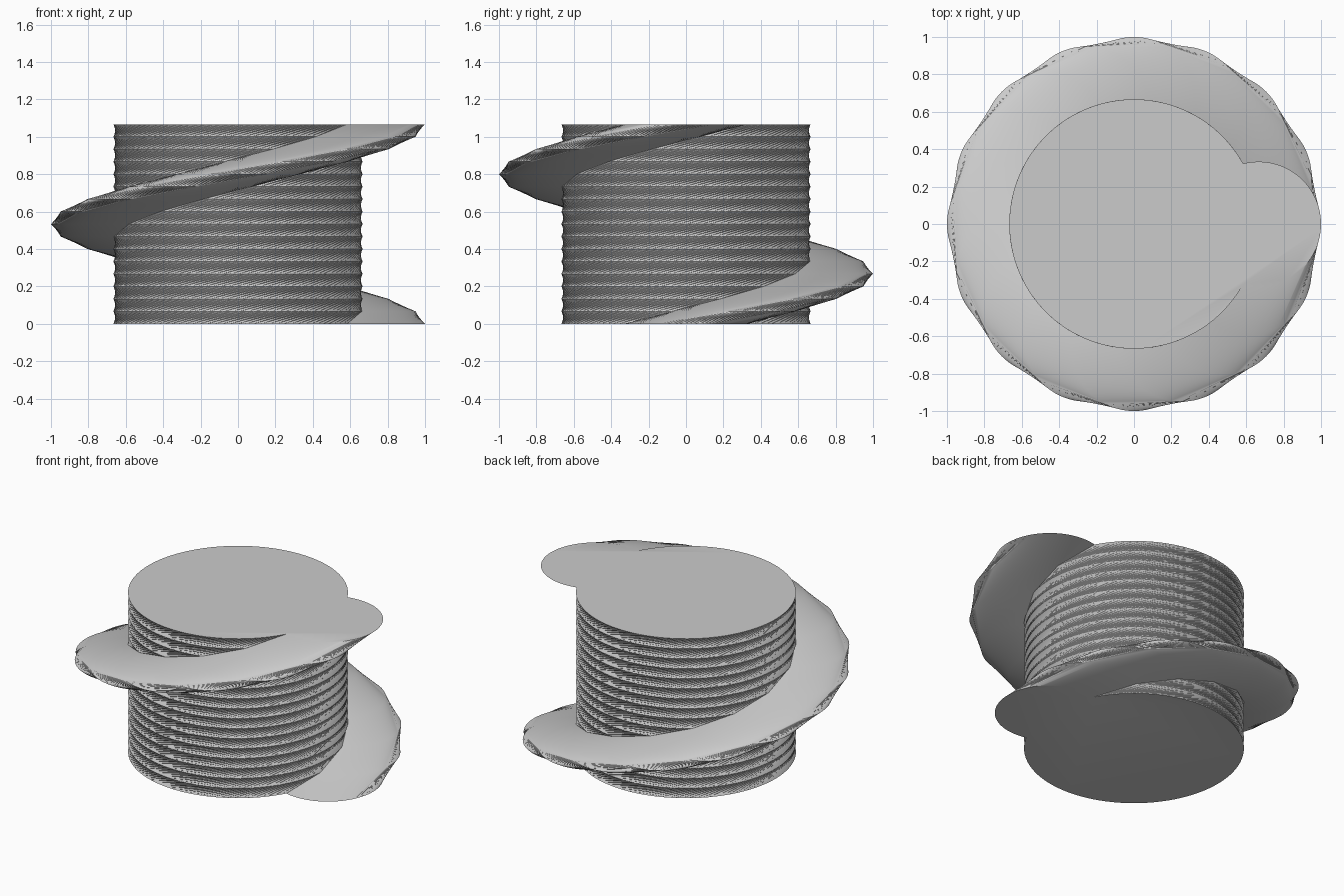
import bpy, bmesh
from math import sin, cos, pi, atan2, sqrt

cube = bpy.data.objects.get("Cube")
if cube:
    bpy.data.objects.remove(cube)

CORE, LOBE = 2 / 3, 1 / 3        # radii of the shaft and of the round lobe
HEIGHT, LAYERS = 16 / 15, 16     # one full turn in stepped layers

grey = bpy.data.materials.new("light_grey")
grey.use_nodes = True
colour = (0.6, 0.6, 0.6, 1)
grey.diffuse_color = colour
grey.node_tree.nodes["Principled BSDF"].inputs["Base Color"].default_value = colour


def arc(cx, radius, start, end, steps):
    """Points along an arc, without its last point."""
    return [(cx + radius * cos(start + (end - start) * i / steps),
             radius * sin(start + (end - start) * i / steps)) for i in range(steps)]


# Cross-section: large circle joined with a small one centred on its rim
meet_x = CORE - LOBE ** 2 / (2 * CORE)
meet_y = sqrt(CORE ** 2 - meet_x ** 2)
a = atan2(meet_y, meet_x)
b = atan2(meet_y, meet_x - CORE)
profile = arc(0, CORE, a, 2 * pi - a, 84) + arc(CORE, LOBE, -b, b, 58)

# Twist the section upward, one ring per layer
bm = bmesh.new()
rings = []
for k in range(LAYERS + 1):
    t = 2 * pi * k / LAYERS
    rings.append([bm.verts.new((x * cos(t) - y * sin(t), x * sin(t) + y * cos(t),
                                HEIGHT * k / LAYERS)) for x, y in profile])

# Walls, each quad split along its shorter diagonal
n = len(profile)
for low, high in zip(rings, rings[1:]):
    for i in range(n):
        j = (i + 1) % n
        p, q, r, s = low[i], low[j], high[j], high[i]
        if (p.co - r.co).length < (q.co - s.co).length:
            bm.faces.new((p, q, r))
            bm.faces.new((p, r, s))
        else:
            bm.faces.new((p, q, s))
            bm.faces.new((q, r, s))

# Flat end caps
bm.faces.new(rings[0][::-1])
bm.faces.new(rings[-1])

mesh = bpy.data.meshes.new("screw_shaft")
bm.to_mesh(mesh)
bm.free()
mesh.materials.append(grey)
screw = bpy.data.objects.new("screw_shaft", mesh)
bpy.context.collection.objects.link(screw)
bpy.context.view_layer.objects.active = screw
screw.select_set(True)
bpy.ops.object.shade_smooth_by_angle(angle=pi / 6)
